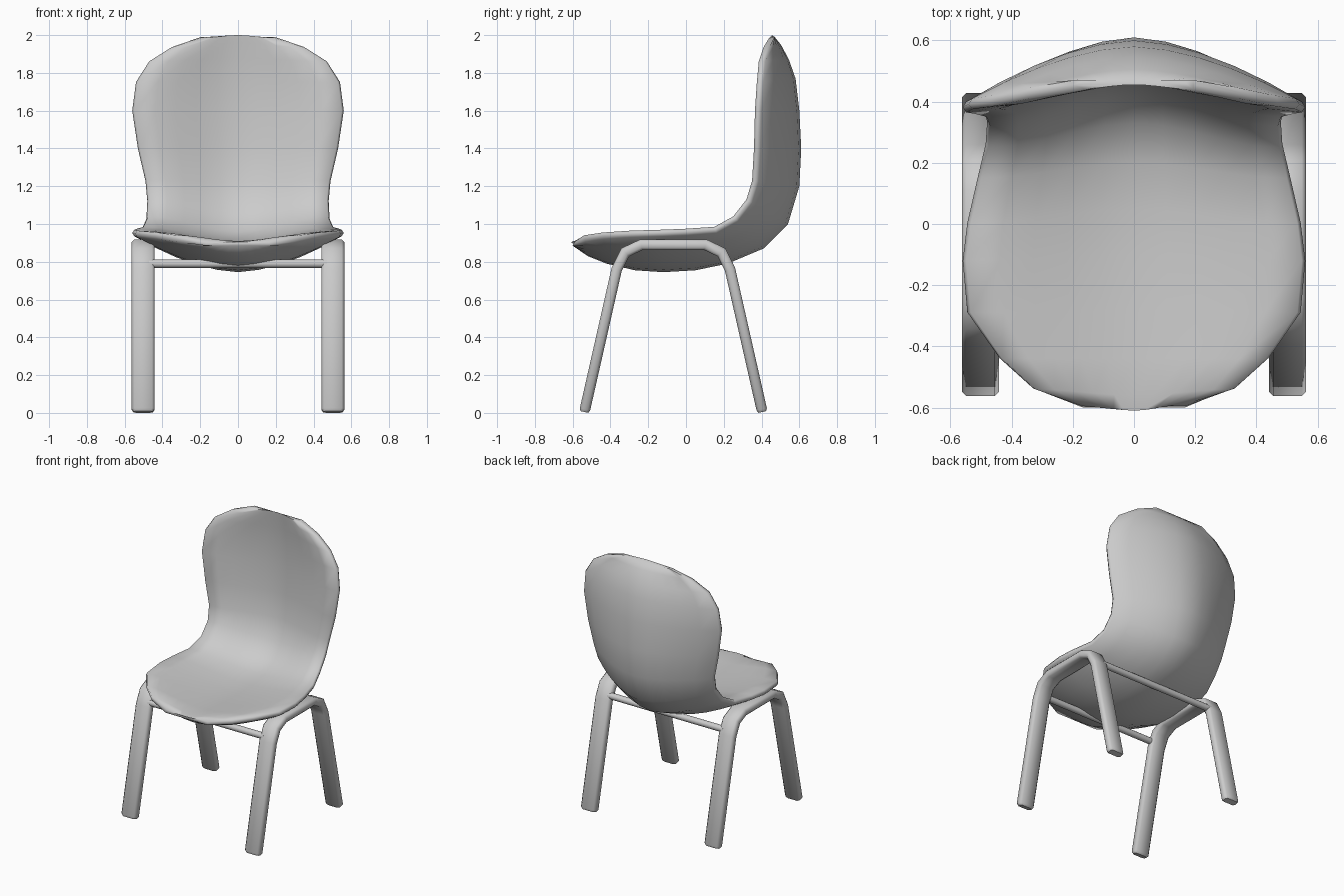
import bpy
import bmesh
import math
from mathutils import Vector

default_cube = bpy.data.objects.get("Cube")
if default_cube:
    bpy.data.objects.remove(default_cube, do_unlink=True)


def make_material(name, colour):
    material = bpy.data.materials.new(name)
    material.use_nodes = True
    material.diffuse_color = colour
    material.node_tree.nodes["Principled BSDF"].inputs["Base Color"].default_value = colour
    return material


grey = make_material("plain grey", (0.6, 0.6, 0.6, 1))


def finish_object(name, bm, smooth_angle):
    """Turn a bmesh into a smooth shaded grey object."""
    bmesh.ops.recalc_face_normals(bm, faces=bm.faces)
    mesh = bpy.data.meshes.new(name)
    bm.to_mesh(mesh)
    bm.free()
    mesh.materials.append(grey)
    obj = bpy.data.objects.new(name, mesh)
    bpy.context.collection.objects.link(obj)
    bpy.ops.object.select_all(action="DESELECT")
    obj.select_set(True)
    bpy.context.view_layer.objects.active = obj
    bpy.ops.object.shade_smooth_by_angle(angle=math.radians(smooth_angle))
    return obj


def loft(bm, rings):
    """Skin a list of closed rings and cap both ends."""
    loops = [[bm.verts.new(point) for point in ring] for ring in rings]
    for first, second in zip(loops, loops[1:]):
        for i in range(len(first)):
            j = (i + 1) % len(first)
            bm.faces.new((first[i], first[j], second[j], second[i]))
    bm.faces.new(loops[0])
    bm.faces.new(loops[-1])


# Shell stations from seat front to backrest top:
# half width, then (y, z) of the rim, the sitting surface and the underside
stations = [
    (.17, (-.59, .905), (-.61, .905), (-.60, .885)),
    (.33, (-.54, .94), (-.56, .91), (-.52, .83)),
    (.44, (-.44, .955), (-.44, .905), (-.42, .79)),
    (.545, (-.29, .965), (-.28, .9), (-.27, .755)),
    (.56, (-.12, .97), (-.1, .895), (-.12, .745)),
    (.545, (0, .975), (.05, .9), (.05, .755)),
    (.51, (.15, .985), (.2, .915), (.22, .79)),
    (.485, (.25, 1.04), (.33, .96), (.41, .87)),
    (.48, (.32, 1.13), (.42, 1.07), (.54, 1)),
    (.49, (.35, 1.23), (.465, 1.22), (.6, 1.2)),
    (.53, (.36, 1.4), (.48, 1.4), (.61, 1.4)),
    (.56, (.365, 1.6), (.485, 1.6), (.6, 1.6)),
    (.54, (.375, 1.75), (.48, 1.76), (.58, 1.77)),
    (.47, (.385, 1.86), (.47, 1.88), (.545, 1.87)),
    (.35, (.41, 1.935), (.46, 1.96), (.505, 1.945)),
    (.2, (.44, 1.985), (.455, 2), (.47, 1.99)),
]


def shell_ring(half_width, rim, inner, outer, steps=10):
    """Closed cross-section: dished sitting side, domed underside, thick rim."""
    rim, inner, outer = Vector(rim), Vector(inner), Vector(outer)
    thickness = min(.035, (outer - rim).length)
    lip = rim + (outer - rim).normalized() * thickness
    ring = []
    for i in range(steps + 1):
        u = 2 * i / steps - 1
        y, z = rim.lerp(inner, (1 + math.cos(math.pi * u)) / 2)
        ring.append((u * half_width * .98, y, z))
    middle = (rim + lip) / 2
    ring.append((half_width, *middle))
    for i in range(steps + 1):
        u = 1 - 2 * i / steps
        y, z = lip.lerp(outer, 1 - abs(u) ** 1.7)
        ring.append((u * half_width * .98, y, z))
    ring.append((-half_width, *middle))
    return ring


shell = bmesh.new()
loft(shell, [shell_ring(*station) for station in stations])
finish_object("seat_shell", shell, 75)

# Flat bar bent into a front leg, side rail and back leg
half_path = [(.472, 0), (.3, .76), (.255, .85), (.17, .89)]
bar_centre = -.067
bar_path = [Vector((bar_centre - y, z)) for y, z in half_path]
bar_path += [Vector((bar_centre + y, z)) for y, z in reversed(half_path)]


def bar_rings(centre_x, width=.122, thickness=.056):
    """Mitred rectangular sections with clipped corners along the bar path."""
    rings = []
    a, b, c = width / 2, thickness / 2, .014
    section = [(a - c, b), (a, b - c), (a, c - b), (a - c, -b),
               (c - a, -b), (-a, c - b), (-a, b - c), (c - a, b)]
    last = len(bar_path) - 1
    for i, point in enumerate(bar_path):
        before = (point - bar_path[max(i - 1, 0)]).normalized()
        after = (bar_path[min(i + 1, last)] - point).normalized()
        tangent = (before + after).normalized()
        normal = Vector((-tangent.y, tangent.x))
        stretch = 1 / max(tangent.dot(after), tangent.dot(before))
        ends = [(0, 1)]
        if i == 0:
            ends = [(.005, .75), (.02, 1)]
        elif i == last:
            ends = [(-.02, 1), (-.005, .75)]
        for shift, scale in ends:
            ring = []
            for across, out in section:
                y, z = point + tangent * shift + normal * out * stretch * scale
                inset = math.copysign((1 - scale) * .04, across)
                ring.append((centre_x + across - inset, y, z))
            rings.append(ring)
    return rings


for side, sign in (("left", 1), ("right", -1)):
    bar = bmesh.new()
    loft(bar, bar_rings(sign * .502))
    finish_object(side + "_leg_frame", bar, 50)

# Round rods joining the two leg frames under the seat
for name, offset in (("front_cross_rod", -.293), ("back_cross_rod", .293)):
    rod = bmesh.new()
    rings = []
    for x in (-.47, .47):
        ring = []
        for i in range(12):
            angle = math.tau * i / 12
            ring.append((x, bar_centre + offset + .023 * math.cos(angle),
                         .79 + .023 * math.sin(angle)))
        rings.append(ring)
    loft(rod, rings)
    finish_object(name, rod, 50)
